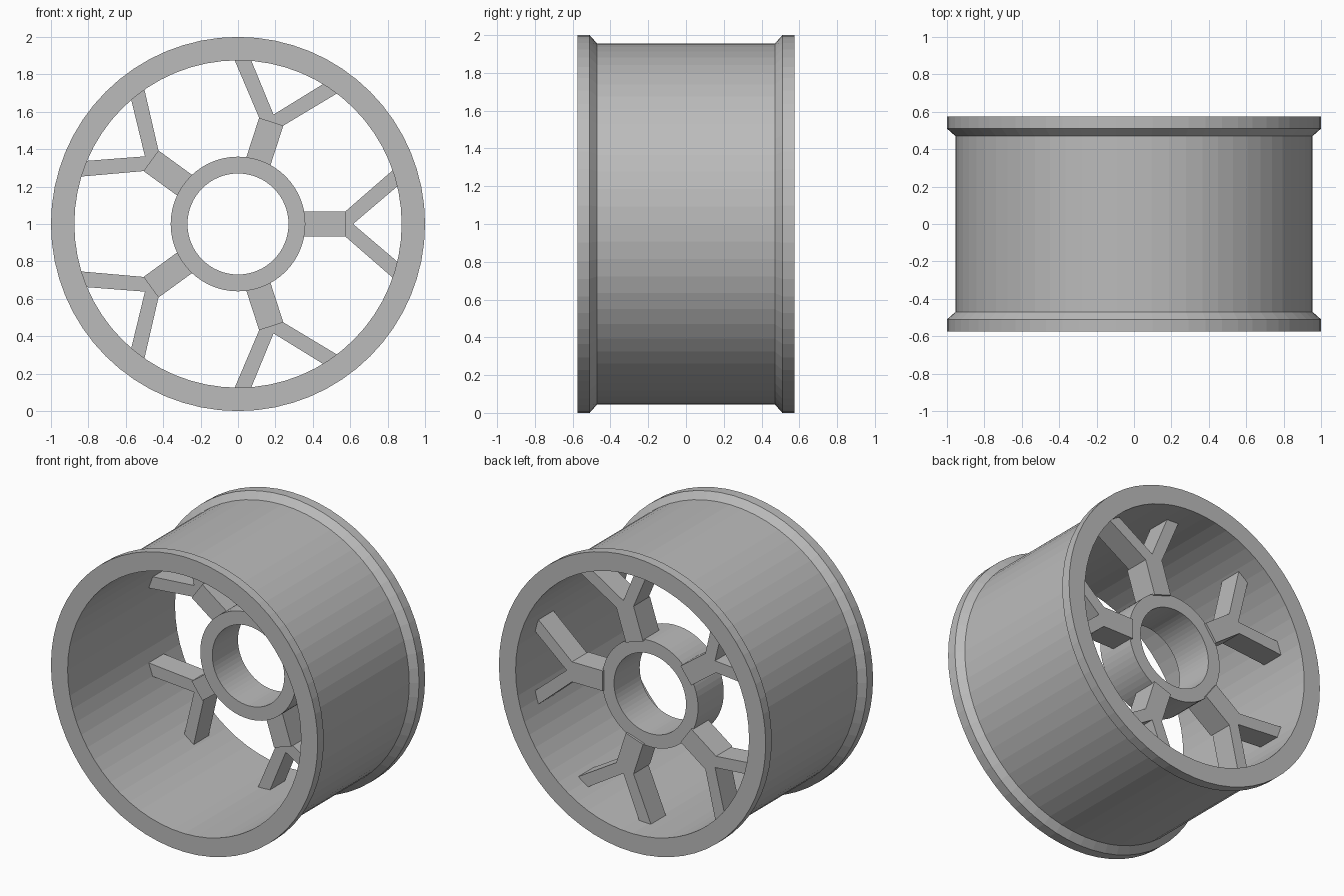
import bpy, bmesh, math
from mathutils import Matrix, Vector

cube = bpy.data.objects.get("Cube")
if cube:
    bpy.data.objects.remove(cube, do_unlink=True)

SEGMENTS = 64
CENTRE = Vector((0, 0, 1))

metal = bpy.data.materials.new("plain_grey_metal")
metal.use_nodes = True
grey = (0.5, 0.5, 0.5, 1)
metal.diffuse_color = grey
metal.node_tree.nodes["Principled BSDF"].inputs["Base Color"].default_value = grey


def finish(bm, name):
    bmesh.ops.recalc_face_normals(bm, faces=bm.faces)
    mesh = bpy.data.meshes.new(name)
    bm.to_mesh(mesh)
    bm.free()
    mesh.materials.append(metal)
    obj = bpy.data.objects.new(name, mesh)
    obj.location = CENTRE
    bpy.context.collection.objects.link(obj)
    return obj


def ring(name, profile):
    """Turn a closed (radius, y) profile around the wheel axis."""
    bm = bmesh.new()
    loops = []
    for i in range(SEGMENTS):
        a = math.tau * i / SEGMENTS
        loops.append([bm.verts.new((r * math.cos(a), y, r * math.sin(a)))
                      for r, y in profile])
    n = len(profile)
    for i in range(SEGMENTS):
        here, there = loops[i], loops[(i + 1) % SEGMENTS]
        for j in range(n):
            k = (j + 1) % n
            bm.faces.new((here[j], here[k], there[k], there[j]))
    return finish(bm, name)


def prism(name, outline, front, back, angle):
    """Extrude an (x, z) outline along y and turn it about the axis."""
    bm = bmesh.new()
    face = bm.faces.new([bm.verts.new((x, front, z)) for x, z in outline])
    new = bmesh.ops.extrude_face_region(bm, geom=[face])["geom"]
    moved = [v for v in new if isinstance(v, bmesh.types.BMVert)]
    bmesh.ops.translate(bm, verts=moved, vec=(0, back - front, 0))
    bm.transform(Matrix.Rotation(-angle, 4, "Y"))
    return finish(bm, name)


# Barrel with a raised, chamfered flange on both ends
half = [(0.875, 0.575), (1.0, 0.575), (1.0, 0.51), (0.955, 0.47)]
ring("rim", half + [(r, -y) for r, y in reversed(half)])

# Hub tube, set toward the back
ring("hub", [(0.27, 0.11), (0.36, 0.11), (0.36, 0.385), (0.27, 0.385)])

# Five forked spokes: a straight stem and a V reaching into the rim
stem = [(0.345, -0.068), (0.575, -0.068), (0.575, 0.068), (0.345, 0.068)]
arm = [(0.575, 0.068), (0.86, 0.316), (0.89, 0.234)]
fork = arm + [(0.615, 0)] + [(x, -z) for x, z in reversed(arm)]
for i in range(5):
    angle = math.tau * i / 5
    prism(f"spoke_stem_{i + 1}", stem, 0.225, 0.4, angle)
    prism(f"spoke_fork_{i + 1}", fork, 0.24, 0.4, angle)
